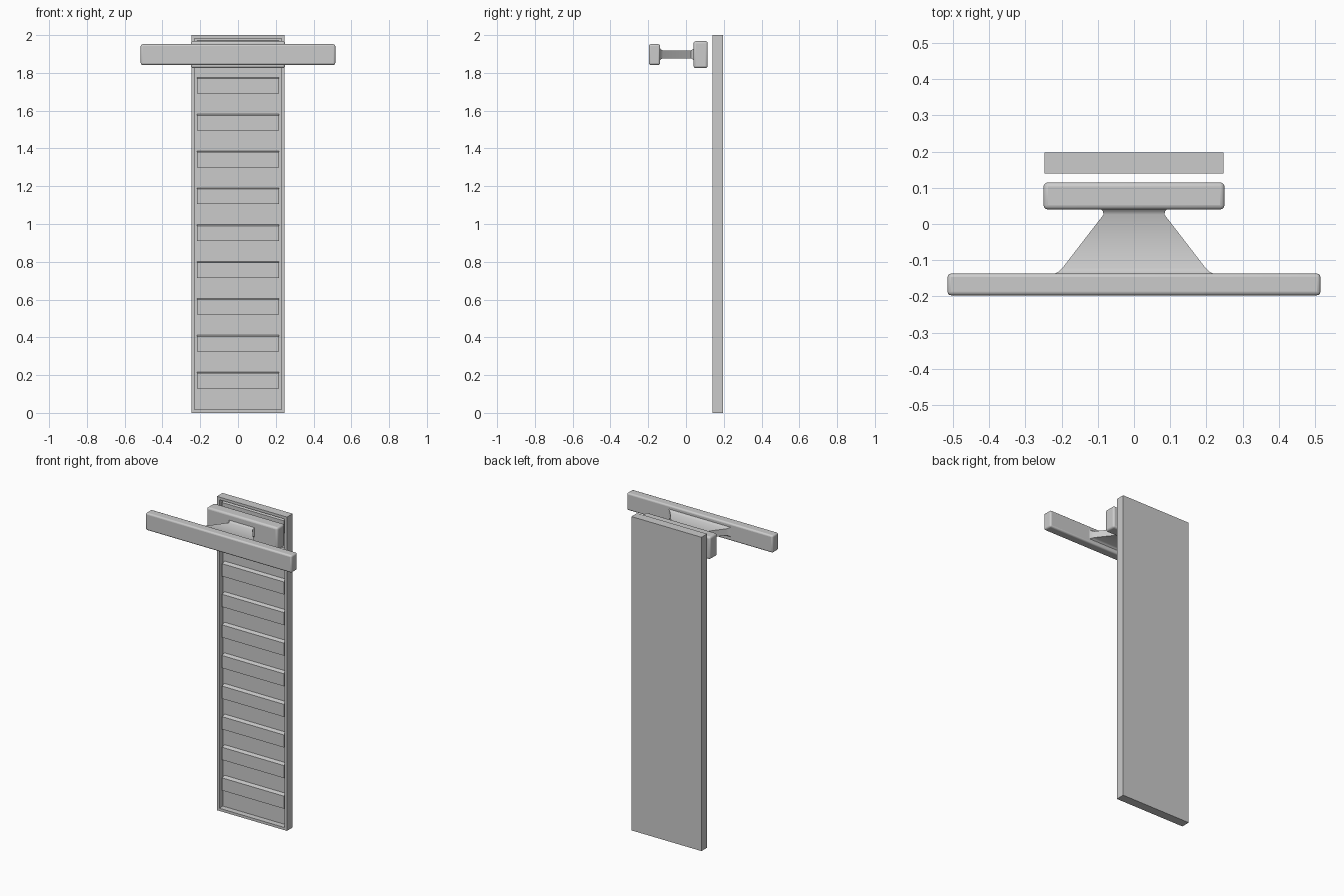
import bpy, bmesh

cube = bpy.data.objects.get("Cube")
if cube:
    bpy.data.objects.remove(cube, do_unlink=True)

grey = bpy.data.materials.new("plain grey")
grey.use_nodes = True
grey.diffuse_color = (0.6, 0.6, 0.6, 1)
grey.node_tree.nodes["Principled BSDF"].inputs["Base Color"].default_value = (0.6, 0.6, 0.6, 1)


def finish(name, bm):
    bmesh.ops.recalc_face_normals(bm, faces=bm.faces)
    mesh = bpy.data.meshes.new(name)
    bm.to_mesh(mesh)
    bm.free()
    mesh.materials.append(grey)
    obj = bpy.data.objects.new(name, mesh)
    bpy.context.collection.objects.link(obj)
    return obj


def add_box(bm, x, y, z):
    """Box from (min, max) ranges."""
    verts = bmesh.ops.create_cube(bm, size=1)["verts"]
    for v in verts:
        for i, (lo, hi) in enumerate((x, y, z)):
            v.co[i] = lo if v.co[i] < 0 else hi
    return verts


def rounded_box(name, x, y, z, radius):
    bm = bmesh.new()
    add_box(bm, x, y, z)
    obj = finish(name, bm)
    bevel = obj.modifiers.new("rounded edges", "BEVEL")
    bevel.width = radius
    bevel.segments = 3
    smooth(obj)
    return obj


def smooth(obj):
    bpy.ops.object.select_all(action="DESELECT")
    obj.select_set(True)
    bpy.context.view_layer.objects.active = obj
    bpy.ops.object.shade_smooth_by_angle(angle=0.6)


# Upright panel with a shallow recess in its front
FRONT, FLOOR, BACK = 0.14, 0.176, 0.197
HALF, RIM = 0.247, 0.024
bm = bmesh.new()
add_box(bm, (-HALF, HALF), (FRONT, BACK), (0, 2))
bm.normal_update()
front = min(bm.faces, key=lambda f: f.calc_center_median().y)
bmesh.ops.inset_region(bm, faces=[front], thickness=RIM)
pushed = bmesh.ops.extrude_face_region(bm, geom=[front])["geom"]
bmesh.ops.translate(bm, vec=(0, FLOOR - FRONT, 0),
                    verts=[v for v in pushed if isinstance(v, bmesh.types.BMVert)])
if front.is_valid:
    bmesh.ops.delete(bm, geom=[front], context="FACES_ONLY")
finish("upright_panel", bm)

# Evenly spaced raised rungs in the recess, with a chamfered top edge
bm = bmesh.new()
for i in range(10):
    low = 0.13 + 0.195 * i
    verts = add_box(bm, (-0.218, 0.218), (0.15, FLOOR + 0.005), (low, low + 0.088))
    for v in verts:
        if v.co.y < FLOOR and v.co.z > low + 0.01:
            v.co.z -= 0.008
finish("rungs", bm)

# Sliding carriage and front cross bar
rounded_box("carriage", (-0.25, 0.25), (0.04, 0.115), (1.825, 1.968), 0.012)
rounded_box("cross_bar", (-0.515, 0.515), (-0.197, -0.137), (1.842, 1.952), 0.01)

# Tapered neck with flared ends: y, half width, half height
sections = [(0.045, 0.095, 0.036), (0.036, 0.086, 0.026), (0.026, 0.084, 0.021),
            (-0.122, 0.198, 0.021), (-0.132, 0.209, 0.025), (-0.14, 0.225, 0.034)]
bm = bmesh.new()
rings = [[bm.verts.new((sx * w, y, 1.898 + sz * h))
          for sx, sz in ((-1, -1), (1, -1), (1, 1), (-1, 1))] for y, w, h in sections]
for a, b in zip(rings, rings[1:]):
    for i in range(4):
        j = (i + 1) % 4
        bm.faces.new((a[i], a[j], b[j], b[i]))
bm.faces.new(rings[0])
bm.faces.new(rings[-1])
smooth(finish("neck", bm))
